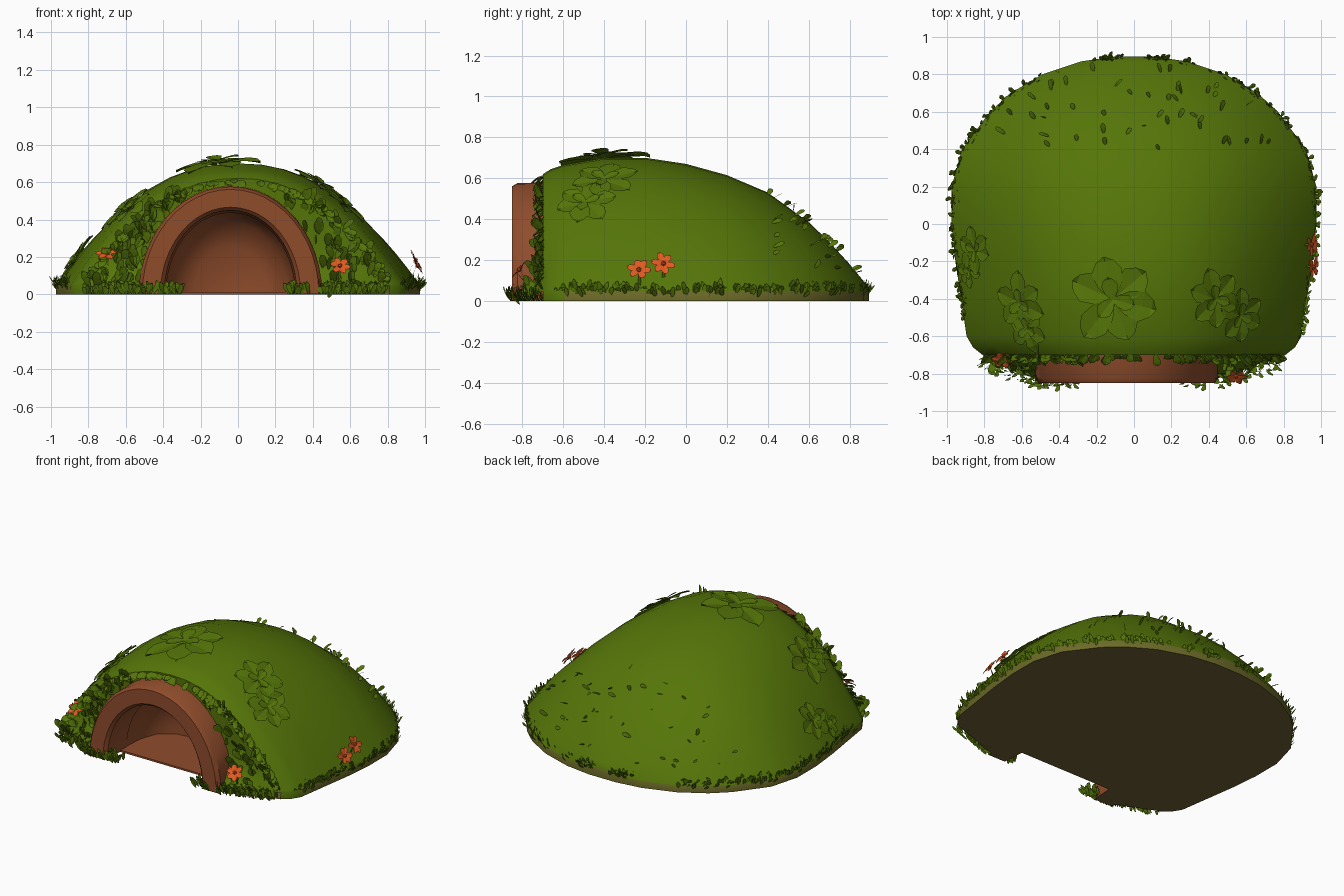
import bpy, bmesh, math, random
from mathutils import Vector as V

if "Cube" in bpy.data.objects:
    bpy.data.objects.remove(bpy.data.objects["Cube"])

random.seed(4)
R = random.uniform


def material(name, r, g, b):
    m = bpy.data.materials.new(name)
    lin = lambda c: ((c / 255 + 0.055) / 1.055) ** 2.4
    m.diffuse_color = (lin(r), lin(g), lin(b), 1)
    m.use_nodes = True
    m.node_tree.nodes["Principled BSDF"].inputs["Base Color"].default_value = m.diffuse_color
    return m


MOSS = material("moss green", 85, 117, 8)
CLAY = material("clay brown", 143, 76, 43)
OLIVE = material("olive rim", 108, 106, 40)
DIRT = material("dark dirt", 110, 95, 53)
ORANGE = material("flower orange", 224, 90, 34)


def finish(bm, name, mats, angle=None):
    me = bpy.data.meshes.new(name)
    bm.to_mesh(me)
    bm.free()
    ob = bpy.data.objects.new(name, me)
    bpy.context.collection.objects.link(ob)
    for m in mats:
        me.materials.append(m)
    if angle:
        bpy.ops.object.select_all(action='DESELECT')
        ob.select_set(True)
        bpy.context.view_layer.objects.active = ob
        bpy.ops.object.shade_smooth_by_angle(angle=math.radians(angle))
    return ob


def bridge(bm, a, b, mat=0):
    for i in range(len(a) - 1):
        bm.faces.new((a[i], a[i + 1], b[i + 1], b[i])).material_index = mat


# Mound shape: y, half width, height
SLICES = [(-.70, .81, .62), (-.66, .86, .645), (-.6, .895, .665), (-.4, .925, .70), (-.2, .955, .70),
          (0, .975, .67), (.2, .975, .615), (.4, .92, .53), (.6, .77, .385),
          (.7, .66, .29), (.8, .49, .18), (.87, .28, .095), (.895, .10, .06)]
RIM, N, CX = .045, 24, -.04


def shape(y):
    y = max(-.7, min(.895, y))
    for (y0, w0, h0), (y1, w1, h1) in zip(SLICES, SLICES[1:]):
        if y <= y1:
            t = (y - y0) / (y1 - y0)
            return w0 + (w1 - w0) * t, h0 + (h1 - h0) * t


def top(x, y):
    w, h = shape(y)
    return RIM + (h - RIM) * (1 - min(abs(x) / w, 1) ** 2.25)


def normal(x, y):
    e = .02
    return V(((top(x - e, y) - top(x + e, y)) / (2 * e),
              (top(x, y - e) - top(x, y + e)) / (2 * e), 1)).normalized()


def front_y(x, z):
    side = max(0, min(1, 1 - (abs(x - CX) - .52) / .34))
    return -.70 - .13 * side * max(0, 1 - z / .16)


def ellipse(a, b, i):
    t = math.pi * (1 - i / N)
    return CX + a * math.cos(t), b * math.sin(t)


# Mound body
bm = bmesh.new()
rings = []
for y, w, h in SLICES:
    xs = [w * -math.cos(math.pi * i / N) for i in range(N + 1)]
    ring = [bm.verts.new((-w * .998, y, 0))]
    ring += [bm.verts.new((x, y, top(x, y))) for x in xs]
    ring += [bm.verts.new((w * .998, y, 0))]
    rings.append(ring)
for a, b in zip(rings, rings[1:]):
    bridge(bm, a, b)
for f in bm.faces:
    if min(v.co.z for v in f.verts) < .001 and f.calc_center_median().y > -.58:
        f.material_index = 1
bm.faces.new(rings[-1]).material_index = 1

# Front wall between mound edge and archway, flaring at the feet
first = rings[0]
prev = first[1:-1]
for k in (.33, .66, 1):
    row = []
    for i in range(N + 1):
        ex, ez = ellipse(.47, .56, i)
        c = first[i + 1].co
        x, z = c.x + (ex - c.x) * k, c.z + (ez - c.z) * k
        row.append(bm.verts.new((x, front_y(x, z), z)))
    bridge(bm, prev, row)
    prev = row

# Underside
foot = [(CX + .47, -.83), (CX + .36, -.83), (CX + .36, -.70), (CX - .36, -.70), (CX - .36, -.83), (CX - .47, -.83)]
loop = [r[0] for r in rings] + [r[-1] for r in reversed(rings)]
loop += [bm.verts.new((x, y, 0)) for x, y in foot]
bm.faces.new(loop).material_index = 2
bmesh.ops.recalc_face_normals(bm, faces=bm.faces)
finish(bm, "mound", [MOSS, OLIVE, DIRT], 40)

# Clay arch around the entrance
bm = bmesh.new()
section = [(.49, .58, -.64), (.49, .575, -.825), (.472, .56, -.85),
           (.375, .465, -.85), (.355, .448, -.83), (.345, .435, -.64)]
arcs = []
for a, b, y in section:
    arcs.append([bm.verts.new((x, y, z + .001)) for x, z in (ellipse(a, b, i) for i in range(N + 1))])
for a, b in zip(arcs, arcs[1:] + arcs[:1]):
    bridge(bm, a, b)
for end in (0, -1):
    bm.faces.new([a[end] for a in arcs])
bmesh.ops.recalc_face_normals(bm, faces=bm.faces)
finish(bm, "entrance_arch", [CLAY], 35)

# Dirt soles under the arch feet
bm = bmesh.new()
for s in (-1, 1):
    pts = [(CX + s * .35, -.65), (CX + s * .49, -.65), (CX + s * .49, -.85), (CX + s * .36, -.85)]
    f = bm.faces.new([bm.verts.new((x, y, -.0005)) for x, y in pts])
    f.normal_update()
    if f.normal.z > 0:
        f.normal_flip()
finish(bm, "arch_soles", [DIRT])

# Hollow behind the arch, with floor
bm = bmesh.new()
arcs = []
for s, y in ((1, -.70), (.97, -.5), (.85, -.38), (.55, -.31), (.05, -.29)):
    pts = (ellipse(.352 * s, .44 * s, i) for i in range(N + 1))
    arcs.append([bm.verts.new((x, y, z + .012)) for x, z in pts])
for a, b in zip(arcs, arcs[1:]):
    bridge(bm, a, b)
bm.faces.new(arcs[-1])
bm.faces.new([a[0] for a in arcs] + [a[-1] for a in reversed(arcs)])
bmesh.ops.recalc_face_normals(bm, faces=bm.faces)
bmesh.ops.reverse_faces(bm, faces=bm.faces)
# Front edge of the floor
x = .352
bm.faces.new([bm.verts.new(c) for c in ((CX - x, -.70, 0), (CX + x, -.70, 0), (CX + x, -.70, .012), (CX - x, -.70, .012))])
finish(bm, "hollow", [CLAY], 40)


def leaf(bm, p, d, n, length, width, lift=.2):
    """Pointed, folded blade starting at p, growing along d and arched along n."""
    side = d.cross(n).normalized()
    old = None
    for t, wd in ((0, .25), (.3, .8), (.65, 1), (.88, .6), (1, .05)):
        c = p + d * length * t + n * length * lift * math.sin(t * 2.2)
        row = [bm.verts.new(c + side * width * wd * k / 2 - n * width * (0 if k else .08)) for k in (-1, 0, 1)]
        if old:
            bridge(bm, old, row)
        old = row


def rosette(bm, p, n, r, count, width, lift, inner=False):
    u = n.orthogonal().normalized()
    w = n.cross(u)
    for i in range(count):
        a = math.tau * (i + R(-.15, .15)) / count
        d = u * math.cos(a) + w * math.sin(a)
        leaf(bm, p + d * r * .06 + n * .004 * (i % 2), d, n, r * R(.85, 1.05), r * width, lift)
        if inner and i % 2:
            leaf(bm, p + n * r * .05, (d + n * .15).normalized(), n, r * .5, r * .36, lift)


# Broad leaf rosettes draped over the mound
bm = bmesh.new()
for x, y, r in ((-.11, -.40, .245), (-.60, -.42, .16), (-.56, -.56, .13), (.43, -.40, .16),
                (.56, -.49, .15), (-.84, -.14, .13), (-.87, -.25, .09)):
    n = normal(x, y)
    p = V((x, y, top(x, y)))
    start = len(bm.verts)
    rosette(bm, p + n * .012, n, r, 6, .68, .08, True)
    bm.verts.ensure_lookup_table()
    for v in bm.verts[start:]:
        h = (v.co - p).dot(n)
        q = v.co - n * h
        drop = q.z - top(q.x, q.y)
        v.co = q + n * (h - drop * n.z)
finish(bm, "leaf_rosettes", [MOSS])

# Leaf fringe under the front edge and on the front wall
bm = bmesh.new()
for i in range(100):
    x = .80 * R(-.97, .97)
    d = V((x * .7, -.35, R(-.9, -.2))).normalized()
    leaf(bm, V((x, -.695, top(x, -.70) - .005)), d, V((0, -.8, .6)), R(.04, .08), .045)
for i in range(170):
    k = R(0, 1)
    j = random.choice(list(range(0, 9)) + list(range(16, N + 1)))
    ex, ez = ellipse(.50, .59, j)
    sx = .80 * -math.cos(math.pi * j / N)
    x, z = sx + (ex - sx) * k, top(sx, -.7) * (1 - k) + ez * k
    d = V((R(-.6, .6), -.35, R(.2, 1))).normalized()
    leaf(bm, V((x, front_y(x, z) + .01, z - .02)), d, V((0, -.8, .6)), R(.05, .1), .045)
finish(bm, "front_leaves", [MOSS])

# Grass around the base
bm = bmesh.new()
for i in range(520):
    a = R(-.22, 1.22) * math.pi
    y = max(-.68, min(.885, .05 + .86 * math.sin(a) * (1 if a > 0 else 1.3)))
    x = shape(y)[0] * (1 if math.cos(a) > 0 else -1)
    if y > .8:
        x *= R(.4, 1)
    out = V((x, y * .8, 0)).normalized()
    d = (out * R(.05, .4) + V((R(-.6, .6), R(-.6, .6), 1))).normalized()
    leaf(bm, V((x, y, R(.015, .05))) - out * R(.0, .03), d, out, R(.035, .065), .024, .1)
# Tufts at the arch feet
for x0, x1 in ((-.82, -.30), (.26, .78)):
    for i in range(120):
        x = R(x0, x1)
        near = max(0, abs(x - CX) - .52)
        y = -.84 + near * .35 + R(-.02, .06)
        d = V((R(-.6, .6), R(-.6, .2), 1)).normalized()
        leaf(bm, V((x, y, 0)), d, V((0, -1, 0)), R(.04, .085), .026, .12)
finish(bm, "base_grass", [MOSS])

# Scattered sprigs on the back slope
bm = bmesh.new()
for i in range(45):
    y = R(.35, .82)
    x = R(-.85, .85) * shape(y)[0]
    n = normal(x, y)
    d = (n * .35 + V((R(-.6, .6), R(-.2, .8), 0))).normalized()
    leaf(bm, V((x, y, top(x, y) - .005)), d, n, R(.03, .06), .028)
finish(bm, "back_sprigs", [MOSS])

# Orange flowers with short stems
for k, (p, n) in enumerate((((-.70, -.72, .215), (-.1, -.6, .75)), ((.545, -.81, .15), (.1, -.75, .6)),
                            ((.955, -.23, .15), (.85, -.1, .5)), ((.945, -.11, .18), (.85, 0, .5)))):
    bm = bmesh.new()
    p, n = V(p), V(n).normalized()
    rosette(bm, p, n, .058, 6, .62, .15)
    hub = bmesh.ops.create_icosphere(bm, subdivisions=1, radius=.013)['verts']
    bmesh.ops.translate(bm, verts=hub, vec=p + n * .006)
    finish(bm, "flower_%d" % (k + 1), [ORANGE])
    bm = bmesh.new()
    leaf(bm, p - n * .002, (V((-n.x, -n.y, 0)) * .5 + V((0, 0, -1))).normalized(), n, .10, .014, 0)
    finish(bm, "flower_stem_%d" % (k + 1), [MOSS])
